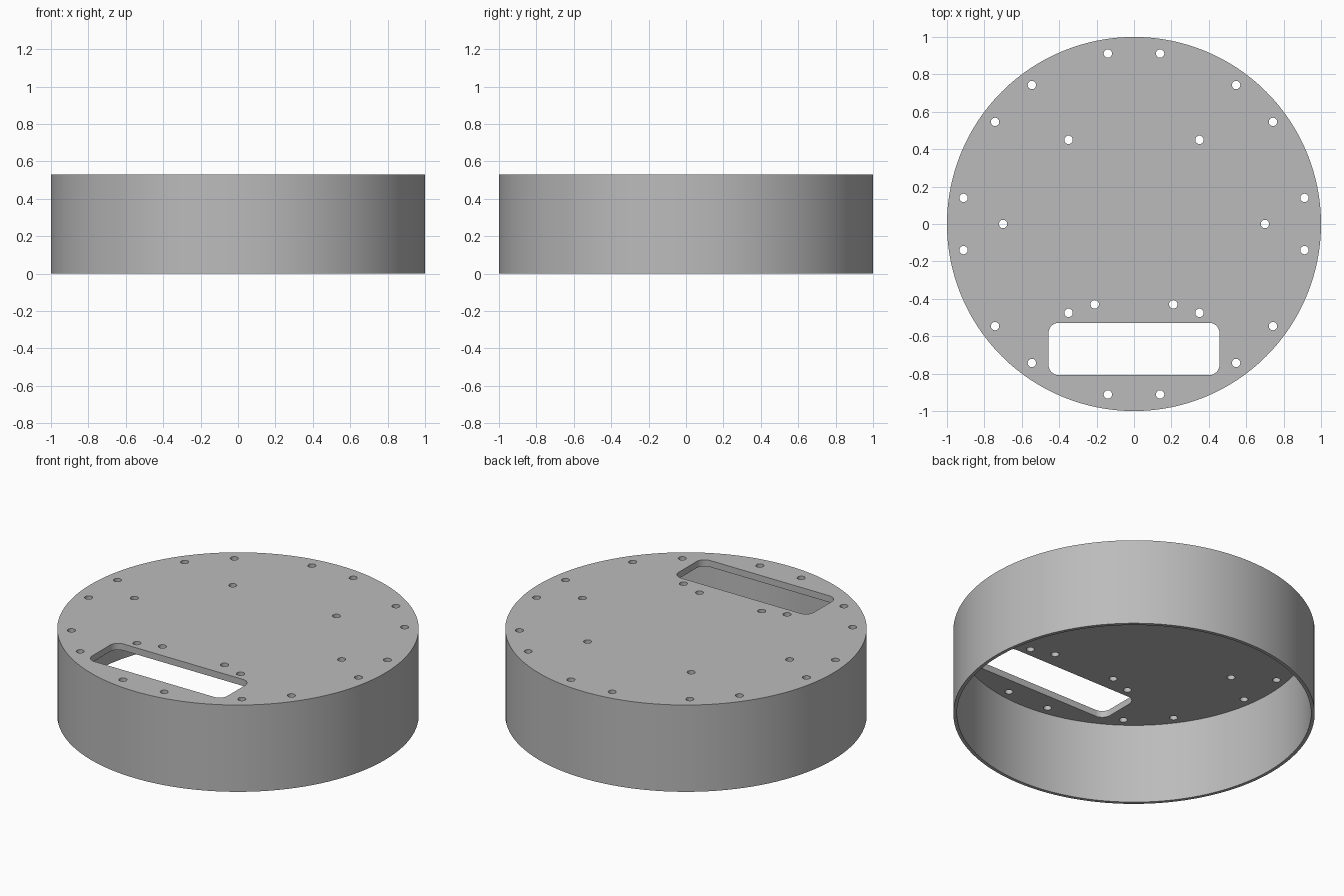
import bpy
import bmesh
from math import cos, sin, pi, radians

if "Cube" in bpy.data.objects:
    bpy.data.objects.remove(bpy.data.objects["Cube"])

HEIGHT, CEILING, INNER = 0.53, 0.49, 0.98
HOLE_RADIUS, RING_RADIUS = 0.0225, 0.922

grey = bpy.data.materials.new("plain grey")
grey.use_nodes = True
grey.diffuse_color = (0.5, 0.5, 0.5, 1)
grey.node_tree.nodes["Principled BSDF"].inputs["Base Color"].default_value = (0.5, 0.5, 0.5, 1)


def circle(x, y, r, n):
    return [(x + r * cos(2 * pi * i / n), y + r * sin(2 * pi * i / n)) for i in range(n)]


def rounded_rectangle(x, y, half_w, half_h, r, steps=8):
    points = []
    for k, (sx, sy) in enumerate([(1, 1), (-1, 1), (-1, -1), (1, -1)]):
        for i in range(steps + 1):
            a = (k + i / steps) * pi / 2
            points.append((x + sx * (half_w - r) + r * cos(a),
                           y + sy * (half_h - r) + r * sin(a)))
    return points


def prism(bm, outline, z0, z1):
    low = [bm.verts.new((x, y, z0)) for x, y in outline]
    high = [bm.verts.new((x, y, z1)) for x, y in outline]
    bm.faces.new(low[::-1])
    bm.faces.new(high)
    for i in range(len(low)):
        j = (i + 1) % len(low)
        bm.faces.new((low[i], low[j], high[j], high[i]))


def make_object(name, prisms):
    bm = bmesh.new()
    for outline, z0, z1 in prisms:
        prism(bm, outline, z0, z1)
    mesh = bpy.data.meshes.new(name)
    bm.to_mesh(mesh)
    bm.free()
    mesh.materials.append(grey)
    obj = bpy.data.objects.new(name, mesh)
    bpy.context.collection.objects.link(obj)
    return obj


# Round cover, and the hollow underneath it
cover = make_object("round_cover", [(circle(0, 0, 1, 128), 0, HEIGHT)])
hollow = make_object("hollow_cutter", [(circle(0, 0, INNER, 128), -0.1, CEILING)])

# Rim holes in pairs about every eighth turn, then the mirrored inner holes
centres = []
for k in range(8):
    for offset in (-8.7, 8.7):
        a = radians(45 * k + offset)
        centres.append((RING_RADIUS * cos(a), RING_RADIUS * sin(a)))
for x, y in [(0.70, 0), (0.35, 0.45), (0.35, -0.475), (0.21, -0.43)]:
    centres += [(x, y), (-x, y)]

# Holes and the rounded slot, all through the top plate
openings = [circle(x, y, HOLE_RADIUS, 24) for x, y in centres]
openings.append(rounded_rectangle(0, -0.668, 0.457, 0.14, 0.055))
holes = make_object("opening_cutter", [(o, CEILING - 0.1, HEIGHT + 0.1) for o in openings])

# Cut, then remove the cutters
bpy.ops.object.select_all(action="DESELECT")
cover.select_set(True)
bpy.context.view_layer.objects.active = cover
for cutter in (hollow, holes):
    cutter.hide_render = True
    cut = cover.modifiers.new(cutter.name, "BOOLEAN")
    cut.operation = "DIFFERENCE"
    cut.solver = "EXACT"
    cut.object = cutter
    bpy.ops.object.modifier_apply(modifier=cut.name)
    bpy.data.objects.remove(cutter)

bpy.ops.object.shade_smooth_by_angle(angle=radians(30))
